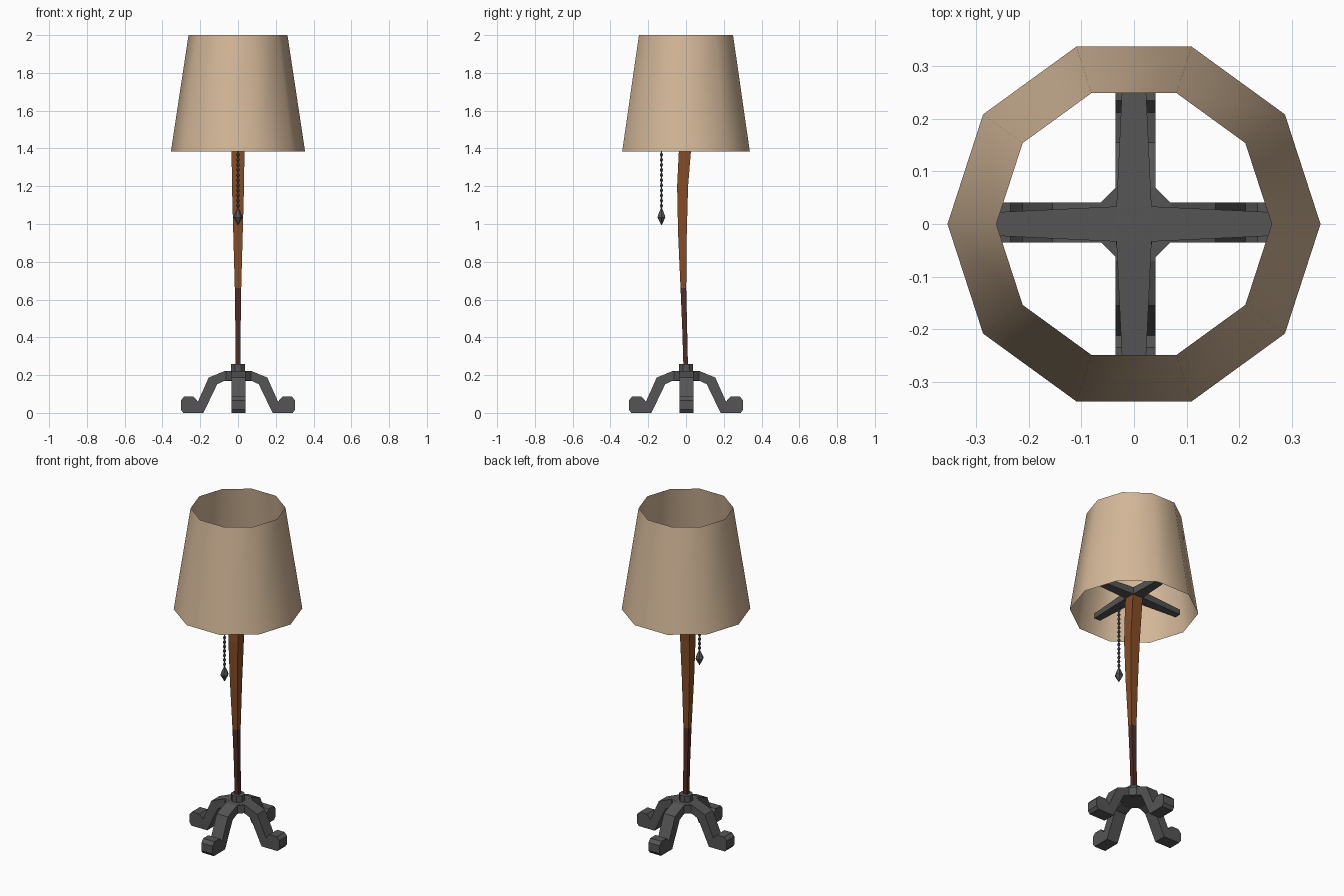
import bpy, bmesh, math
from mathutils import Matrix, Vector

if "Cube" in bpy.data.objects:
    bpy.data.objects.remove(bpy.data.objects["Cube"])


def material(name, rgb):
    m = bpy.data.materials.new(name)
    m.diffuse_color = (*rgb, 1)
    m.use_nodes = True
    m.node_tree.nodes["Principled BSDF"].inputs["Base Color"].default_value = m.diffuse_color
    return m


METAL = material("dark grey metal", (0.09, 0.09, 0.092))
FABRIC = material("beige fabric", (0.66, 0.48, 0.32))
WOOD = material("orange brown wood", (0.24, 0.075, 0.02))
DARK_WOOD = material("dark brown wood", (0.085, 0.026, 0.018))


def finish(bm, name, *mats, smooth=False):
    bmesh.ops.recalc_face_normals(bm, faces=bm.faces[:])
    me = bpy.data.meshes.new(name)
    bm.to_mesh(me)
    bm.free()
    for m in mats:
        me.materials.append(m)
    for p in me.polygons:
        p.use_smooth = smooth
    ob = bpy.data.objects.new(name, me)
    bpy.context.scene.collection.objects.link(ob)
    return ob


def loft(bm, rings, caps=True):
    """Skin a list of equal-sized point rings."""
    vs = [[bm.verts.new(p) for p in r] for r in rings]
    n = len(vs[0])
    for a, b in zip(vs, vs[1:]):
        for i in range(n):
            bm.faces.new((a[i], a[(i + 1) % n], b[(i + 1) % n], b[i]))
    if caps:
        bm.faces.new(vs[0][::-1])
        bm.faces.new(vs[-1])


def ring(r, z, n, turn=0.0, cx=0.0, cy=0.0):
    return [(cx + r * math.cos(turn + math.tau * i / n),
             cy + r * math.sin(turn + math.tau * i / n), z) for i in range(n)]


OFF = 0.003  # small offset of the stand from the shade axis

# four scrolled legs, one profile extruded and turned
LEG = [(0.0, 0.222), (0.07, 0.222), (0.155, 0.187), (0.212, 0.06), (0.235, 0.086),
       (0.285, 0.086), (0.303, 0.066), (0.303, 0.018), (0.29, 0.0), (0.183, 0.0),
       (0.11, 0.152), (0.07, 0.17), (0.0, 0.17)]
for k, side in enumerate(("right", "back", "left", "front")):
    bm = bmesh.new()
    loft(bm, [[(x, y, z) for x, z in LEG] for y in (-0.038, 0.038)])
    bmesh.ops.rotate(bm, verts=bm.verts[:], cent=(0, 0, 0),
                     matrix=Matrix.Rotation(k * math.pi / 2, 3, 'Z'))
    shift = (0, OFF, 0) if k % 2 == 0 else (OFF, 0, 0)
    bmesh.ops.translate(bm, verts=bm.verts[:], vec=shift)
    finish(bm, side + "_leg", METAL)

# hub with chamfered corners between the legs
HUB = [(0.066, -0.038), (0.066, 0.038), (0.038, 0.066), (-0.038, 0.066),
       (-0.066, 0.038), (-0.066, -0.038), (-0.038, -0.066), (0.038, -0.066)]
bm = bmesh.new()
loft(bm, [[(x + OFF, y + OFF, z) for x, y in HUB] for z in (0.172, 0.221)])
finish(bm, "base_hub", METAL)

# collar that holds the pole
bm = bmesh.new()
loft(bm, [ring(0.039, z, 8, math.pi / 8) for z in (0.2, 0.26)])
finish(bm, "pole_collar", METAL)

# gently bowed square pole: height, half width, half depth, depth centre
POLE = [(0.22, 0.012, 0.012, -0.001), (0.45, 0.014, 0.013, -0.007),
        (0.66, 0.017, 0.015, -0.014), (0.95, 0.025, 0.023, -0.019),
        (1.2, 0.032, 0.029, -0.018), (1.385, 0.034, 0.032, -0.006),
        (1.48, 0.034, 0.033, 0.0)]
bm = bmesh.new()
loft(bm, [[(sx * w, c + sy * d, z) for sx, sy in ((-1, -1), (1, -1), (1, 1), (-1, 1))]
          for z, w, d, c in POLE])
for f in bm.faces:
    f.material_index = 1 if f.calc_center_median().z < 0.66 else 0
finish(bm, "pole", WOOD, DARK_WOOD)

# cross of four tapering arms under the shade
for k, side in enumerate(("right", "back", "left", "front")):
    bm = bmesh.new()
    loft(bm, [[(x, -w, lo), (x, w, lo), (x, w, hi), (x, -w, hi)]
              for x, w, lo, hi in ((0.0, 0.035, 1.47, 1.515), (0.315, 0.02, 1.475, 1.505))])
    bmesh.ops.rotate(bm, verts=bm.verts[:], cent=(0, 0, 0),
                     matrix=Matrix.Rotation(k * math.pi / 2, 3, 'Z'))
    finish(bm, side + "_shade_arm", METAL)

# open ten-sided lamp shade
bm = bmesh.new()
loft(bm, [ring(0.355, 1.385, 10), ring(0.262, 2.0, 10)], caps=False)
finish(bm, "lamp_shade", FABRIC, smooth=True)

# beaded pull chain
CHAIN_Y = -0.13
bm = bmesh.new()
z = 1.475
while z > 1.08:
    loft(bm, [ring(r, z + h, 6, 0, 0, CHAIN_Y)
              for r, h in ((0.003, -0.0135), (0.01, 0), (0.003, 0.0135))])
    z -= 0.027
finish(bm, "pull_chain", METAL)

# pointed pendant at the end of the chain
bm = bmesh.new()
loft(bm, [ring(r, z, 6, 0, 0, CHAIN_Y)
          for r, z in ((0.002, 0.995), (0.024, 1.035), (0.02, 1.048), (0.003, 1.085))])
finish(bm, "chain_pendant", METAL)
